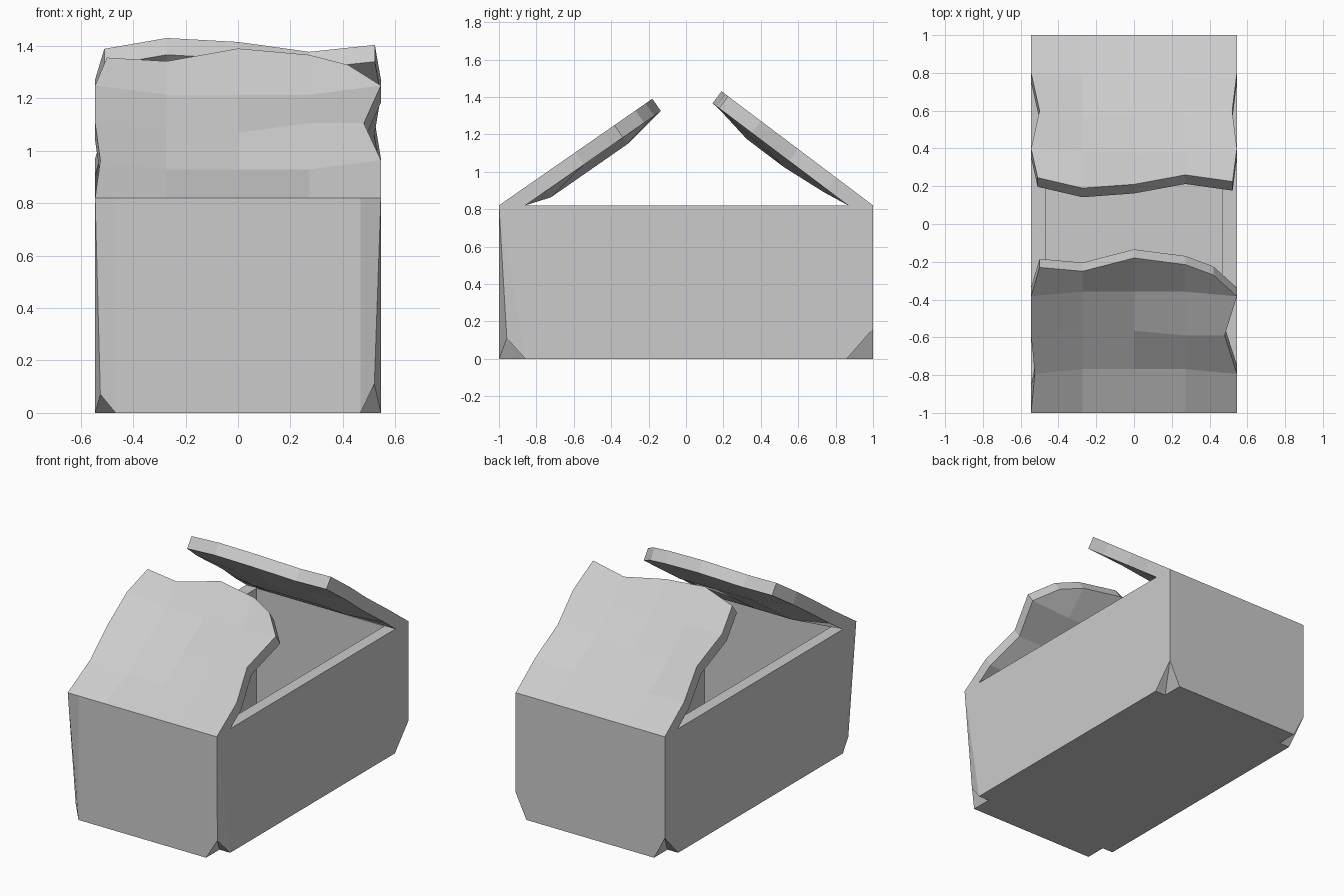
import bpy
import bmesh
from math import atan2, sin, cos
from mathutils import Vector

cube = bpy.data.objects.get("Cube")
if cube:
    bpy.data.objects.remove(cube, do_unlink=True)

W, L, H = 0.545, 1.0, 0.82       # half width, half length, height of the box
IW, IL = 0.467, 0.86             # half size of the cavity
FLOOR = 0.05
THICK = 0.08

grey = bpy.data.materials.new("card_grey")
grey.use_nodes = True
grey.diffuse_color = (0.6, 0.6, 0.6, 1)
bsdf = next(n for n in grey.node_tree.nodes if n.type == 'BSDF_PRINCIPLED')
bsdf.inputs["Base Color"].default_value = (0.6, 0.6, 0.6, 1)
bsdf.inputs["Roughness"].default_value = 0.8


def finish(bm, name):
    bmesh.ops.recalc_face_normals(bm, faces=bm.faces)
    mesh = bpy.data.meshes.new(name)
    bm.to_mesh(mesh)
    bm.free()
    mesh.materials.append(grey)
    obj = bpy.data.objects.new(name, mesh)
    bpy.context.collection.objects.link(obj)
    return obj


# Open box: every corner has a crushed point above a notched bottom
def make_box():
    bm = bmesh.new()
    crushed = {(-1, -1): (-0.525, -0.945, 0.07), (1, -1): (0.52, -0.958, 0.11),
               (1, 1): (W, L, 0.16), (-1, 1): (-W, L, 0.15)}
    corners = []
    for (sx, sy), dent in crushed.items():
        spots = {
            "top": (sx * W, sy * L, H), "dent": dent,
            "side_top": (sx * W, sy * IL, H), "end_top": (sx * IW, sy * L, H),
            "side_low": (sx * W, sy * IL, 0), "end_low": (sx * IW, sy * L, 0),
            "notch": (sx * IW, sy * IL, 0),
            "rim": (sx * IW, sy * IL, H), "floor": (sx * IW, sy * IL, FLOOR)}
        c = {k: bm.verts.new(p) for k, p in spots.items()}
        corners.append(c)
        for loop in (("top", "side_top", "side_low"), ("top", "side_low", "dent"),
                     ("top", "end_top", "end_low", "dent"),
                     ("dent", "side_low", "notch"), ("dent", "notch", "end_low"),
                     ("top", "side_top", "rim", "end_top")):
            bm.faces.new([c[k] for k in loop])

    # Wall panels, rim and cavity between neighbouring corners
    for i, a in enumerate(corners):
        b = corners[(i + 1) % 4]
        kind = "end" if i % 2 == 0 else "side"
        for hi, lo in ((kind + "_top", kind + "_low"), (kind + "_top", "rim"),
                       ("rim", "floor"), (kind + "_low", "notch")):
            bm.faces.new((a[hi], b[hi], b[lo], a[lo]))
    bm.faces.new([c["notch"] for c in corners])
    bm.faces.new([c["floor"] for c in corners])
    return finish(bm, "box")


# Flap: bent sheet on a grid; each row lists (x, distance from hinge, dent)
def make_flap(name, side, rise, rows):
    bm = bmesh.new()
    ang = atan2(rise, 1)
    inward = Vector((0, -side * sin(ang), -cos(ang)))
    along = Vector((0, -side * cos(ang), sin(ang)))
    layers = []
    for depth in (0, THICK):
        layer = []
        for r, row in enumerate(rows):
            line = []
            for x, run, dent in row:
                p = Vector((x, side * (L - run), H + run * rise))
                p += inward * (dent + depth)
                if r == 0:               # the underside starts on the rim
                    p += along * depth * cos(ang) / sin(ang)
                line.append(bm.verts.new(p))
            layer.append(line)
        layers.append(layer)
    n, m = len(rows), len(rows[0])
    for layer in layers:
        for r in range(n - 1):
            for c in range(m - 1):
                bm.faces.new((layer[r][c], layer[r][c + 1],
                              layer[r + 1][c + 1], layer[r + 1][c]))
    ring = ([(0, c) for c in range(m)] + [(r, m - 1) for r in range(1, n)]
            + [(n - 1, c) for c in range(m - 2, -1, -1)]
            + [(r, 0) for r in range(n - 2, 0, -1)])
    for (r, c), (s, d) in zip(ring, ring[1:] + ring[:1]):
        bm.faces.new((layers[0][r][c], layers[0][s][d],
                      layers[1][s][d], layers[1][r][c]))
    return finish(bm, name)


def row(left, right, run, dents=(0, 0, 0)):
    inner = [(x, run, d) for x, d in zip((-0.272, 0, 0.272), dents)]
    return [(left, run, 0)] + inner + [(right, run, 0)]


make_box()

D = 0.043
make_flap("front_flap", -1, 0.695, [
    row(-W, W, 0),
    row(-0.525, W, 0.207, (D, D, D)),
    row(-W, 0.48, 0.41, (D, D, 0)),
    row(-W, W, 0.617, (D, D, D)),
    [(-0.5, 0.77, 0), (-0.272, 0.75, 0), (0, 0.82, 0), (0.272, 0.785, 0), (0.42, 0.73, 0)]])

make_flap("back_flap", 1, 0.753, [
    row(-W, W, 0),
    row(-W, W, 0.2, (D / 2, D / 2, D / 2)),
    row(-0.5, 0.52, 0.4, (D, D, D)),
    row(-W, W, 0.6, (D / 2, D, D / 2)),
    [(-0.51, 0.755, 0), (-0.272, 0.81, 0), (0, 0.79, 0), (0.272, 0.74, 0), (0.522, 0.775, 0)]])
